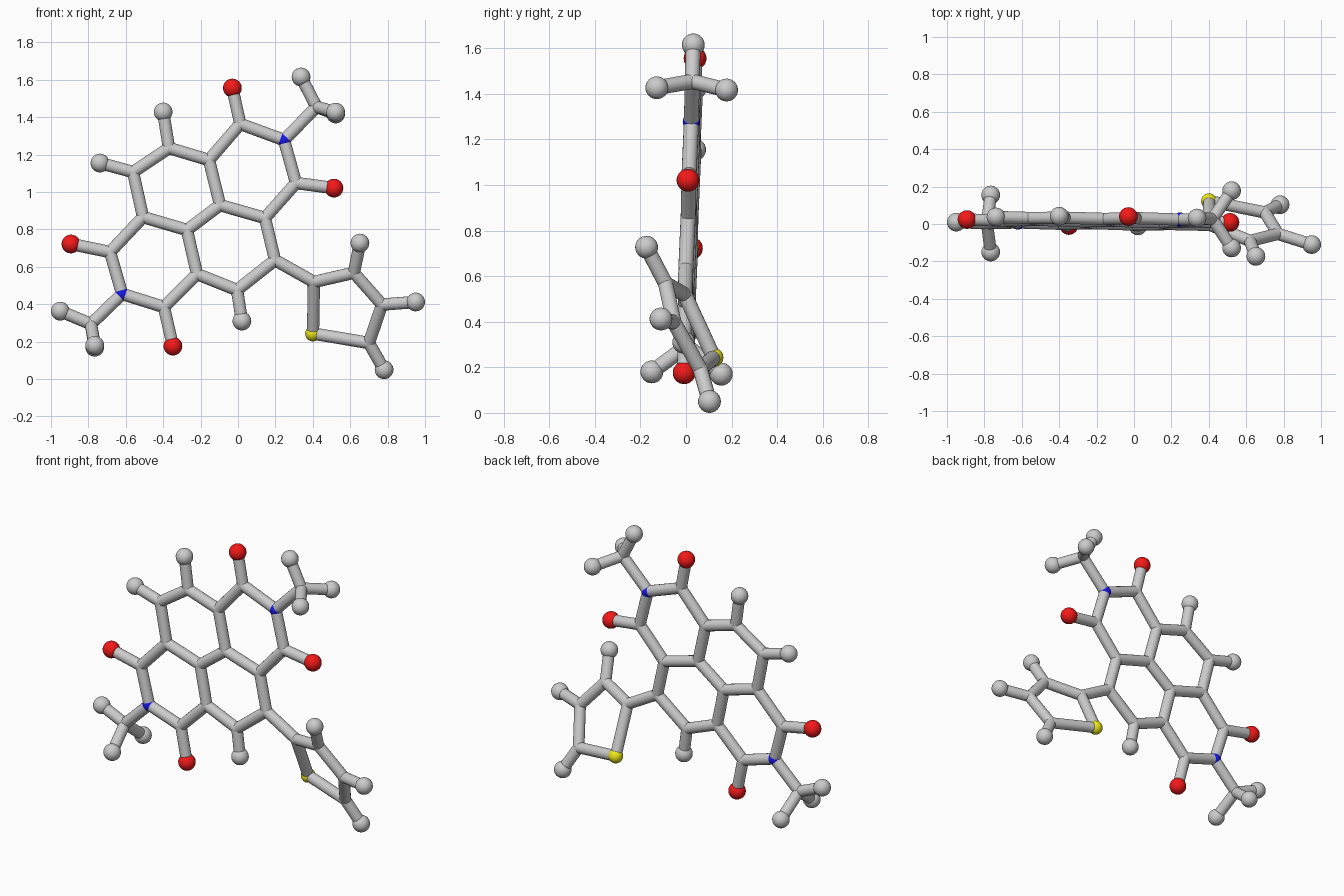
import bpy, bmesh
from mathutils import Vector, Matrix

if "Cube" in bpy.data.objects:
    bpy.data.objects.remove(bpy.data.objects["Cube"])

STICK, BALL, N_R, S_R = 0.033, 0.05, 0.038, 0.042


def material(name, rgb):
    m = bpy.data.materials.new(name)
    m.diffuse_color = (*rgb, 1)
    m.use_nodes = True
    m.node_tree.nodes["Principled BSDF"].inputs["Base Color"].default_value = m.diffuse_color
    return m


RED = material("red", (0.9, 0.01, 0.01))
BLUE = material("blue", (0.01, 0.01, 0.8))
YELLOW = material("yellow", (0.85, 0.8, 0.01))


def finish(name, bm, mat=None):
    me = bpy.data.meshes.new(name)
    bm.to_mesh(me)
    bm.free()
    ob = bpy.data.objects.new(name, me)
    bpy.context.collection.objects.link(ob)
    if mat:
        me.materials.append(mat)
    bpy.context.view_layer.objects.active = ob
    ob.select_set(True)
    bpy.ops.object.shade_smooth_by_angle()
    ob.select_set(False)


def balls(name, points, radius, mat=None):
    bm = bmesh.new()
    for p in points:
        bmesh.ops.create_uvsphere(bm, u_segments=24, v_segments=16, radius=radius,
                                  matrix=Matrix.Translation(p))
    finish(name, bm, mat)


def sticks(name, pairs):
    bm = bmesh.new()
    for a, b in pairs:
        d = b - a
        rot = d.to_track_quat('Z', 'Y').to_matrix().to_4x4()
        bmesh.ops.create_cone(bm, cap_ends=True, segments=18, radius1=STICK, radius2=STICK,
                              depth=d.length, matrix=Matrix.Translation((a + b) / 2) @ rot)
    finish(name, bm)


def flat(x, z):
    """Point on the slightly tilted plane of the fused rings."""
    return Vector((x, -0.0215 - 0.019 * x + 0.039 * z, z))


# Fused ring corners (k, n are the two nitrogen corners' neighbours)
ring = {k: flat(*v) for k, v in {
    "a": (0.144, 0.861), "b": (-0.096, 0.930), "c": (-0.155, 1.171), "d": (-0.369, 1.235),
    "e": (-0.561, 1.107), "f": (-0.508, 0.866), "g": (-0.273, 0.797), "h": (-0.219, 0.561),
    "i": (-0.005, 0.476), "j": (0.198, 0.636),
    "p": (0.012, 1.364), "N": (0.246, 1.278), "q": (0.310, 1.048),
    "r": (-0.684, 0.679), "M": (-0.620, 0.455), "s": (-0.396, 0.385)}.items()}
ring_bonds = "ab bc cd de ef fg gb gh hi ij ja cp pN Nq qa fr rM Ms sh".split()
sticks("fused_ring_bonds", [(ring[a], ring[b]) for a, b in ring_bonds])
balls("fused_ring_joints", [p for k, p in ring.items() if k not in "NM"], STICK)
balls("nitrogen_joints", [ring["N"], ring["M"]], N_R, BLUE)

# Oxygen ends
oxygen = {"p": flat(-0.03, 1.556), "q": flat(0.513, 1.021),
          "r": flat(-0.893, 0.722), "s": flat(-0.348, 0.176)}
sticks("oxygen_bonds", [(ring[k], p) for k, p in oxygen.items()])
balls("oxygen_balls", oxygen.values(), BALL, RED)

# Hydrogen ends on the fused rings
hydrogen = {"d": flat(-0.40, 1.428), "e": flat(-0.738, 1.155), "i": flat(0.021, 0.31)}
sticks("ring_hydrogen_bonds", [(ring[k], p) for k, p in hydrogen.items()])
balls("ring_hydrogen_balls", hydrogen.values(), BALL)

# Methyl groups: centre and three ends
methyls = {
    "N": ((0.42, 0.027, 1.455),
          [(0.337, 0.032, 1.615), (0.522, 0.178, 1.417), (0.522, -0.128, 1.427)]),
    "M": ((-0.786, 0.004, 0.294),
          [(-0.95, 0.01, 0.363), (-0.766, 0.155, 0.17), (-0.766, -0.15, 0.18)])}
for name, (n, (centre, ends)) in zip(("upper", "lower"), methyls.items()):
    c, ends = Vector(centre), [Vector(e) for e in ends]
    sticks(name + "_methyl_bonds", [(ring[n], c)] + [(c, e) for e in ends])
    balls(name + "_methyl_joint", [c], STICK)
    balls(name + "_methyl_balls", ends, BALL)

# Twisted five-sided side ring with sulphur corner
side = [Vector(p) for p in [(0.406, -0.005, 0.519), (0.62, -0.09, 0.568), (0.77, -0.053, 0.398),
                            (0.70, 0.062, 0.193), (0.401, 0.122, 0.243)]]
ends = [Vector(p) for p in [(0.652, -0.173, 0.727), (0.95, -0.11, 0.412), (0.781, 0.103, 0.05)]]
sticks("side_ring_bonds", [(side[i], side[(i + 1) % 5]) for i in range(5)] + [(ring["j"], side[0])])
balls("side_ring_joints", side[:4], STICK)
balls("sulphur_joint", side[4:], S_R, YELLOW)
sticks("side_hydrogen_bonds", list(zip(side[1:4], ends)))
balls("side_hydrogen_balls", ends, BALL)
